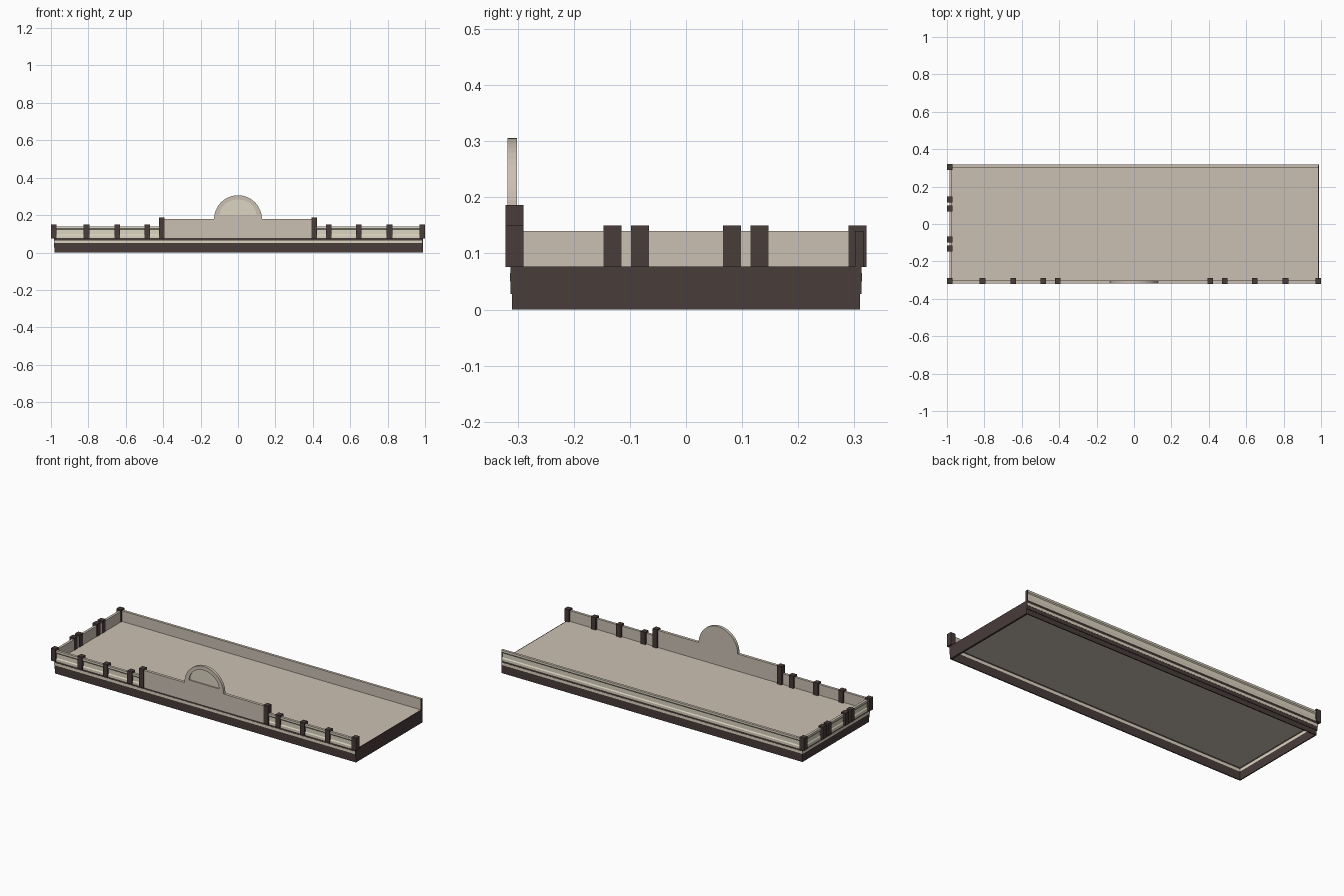
import bpy, bmesh
from math import sin, cos, pi

if "Cube" in bpy.data.objects:
    bpy.data.objects.remove(bpy.data.objects["Cube"])


def mat(name, rgb):
    m = bpy.data.materials.new(name)
    m.diffuse_color = (*rgb, 1)
    m.use_nodes = True
    m.node_tree.nodes["Principled BSDF"].inputs["Base Color"].default_value = m.diffuse_color
    return m


DARK = mat("dark_trim", (0.065, 0.045, 0.042))
BEIGE = mat("beige_plaster", (0.60, 0.53, 0.45))
CREAM = mat("cream_stone", (0.71, 0.66, 0.53))


def finish(name, bm, mats):
    bmesh.ops.recalc_face_normals(bm, faces=bm.faces)
    me = bpy.data.meshes.new(name)
    bm.to_mesh(me)
    bm.free()
    for m in mats:
        me.materials.append(m)
    ob = bpy.data.objects.new(name, me)
    bpy.context.collection.objects.link(ob)
    return ob


def box(name, x0, x1, y0, y1, z0, z1, m):
    bm = bmesh.new()
    bmesh.ops.create_cube(bm, size=1)
    for v in bm.verts:
        v.co = ((x0 + x1) / 2 + v.co.x * (x1 - x0),
                (y0 + y1) / 2 + v.co.y * (y1 - y0),
                (z0 + z1) / 2 + v.co.z * (z1 - z0))
    return finish(name, bm, [m])


END, X, Y = 0.985, 0.98, 0.31


def sweep(name, profile, mats, slots=None):
    """Run a closed (offset, z) profile along front, left and back."""
    bm = bmesh.new()
    rings = []
    for k in range(4):
        ring = []
        for o, z in profile:
            x = END if k in (0, 3) else -(X + o)
            y = -(Y + o) if k < 2 else Y + o
            ring.append(bm.verts.new((x, y, z)))
        rings.append(ring)
    n = len(profile)
    for a, b in zip(rings, rings[1:]):
        for i in range(n):
            j = (i + 1) % n
            f = bm.faces.new((a[i], a[j], b[j], b[i]))
            f.material_index = slots[i] if slots else 0
    bm.faces.new(rings[0])
    bm.faces.new(rings[-1])
    return finish(name, bm, mats)


def extrude_outline(name, pts, y0, y1, m):
    bm = bmesh.new()
    f = bm.faces.new([bm.verts.new((x, y0, z)) for x, z in pts])
    r = bmesh.ops.extrude_face_region(bm, geom=[f])
    for v in r["geom"]:
        if isinstance(v, bmesh.types.BMVert):
            v.co.y = y1
    return finish(name, bm, [m])


# Roof deck, open underneath
box("roof_deck", -0.985, 0.985, -0.308, 0.308, 0.073, 0.077, BEIGE)

# Stepped fascia bands on three sides
sweep("lower_fascia", [(-0.006, 0), (0, 0), (0, 0.028), (0.003, 0.028),
                       (0.003, 0.05), (-0.006, 0.05)], [DARK])
sweep("fascia_stripe", [(-0.006, 0.05), (0.004, 0.05), (0.004, 0.065),
                        (-0.006, 0.065)], [CREAM])
sweep("upper_fascia", [(-0.006, 0.065), (0.003, 0.065), (0.003, 0.08),
                       (-0.006, 0.08)], [DARK])

# Parapet: cream moulded outside, plain inside
sweep("parapet", [(0.006, 0.077), (0.006, 0.09), (0.002, 0.096), (0.002, 0.122),
                  (0.007, 0.128), (0.007, 0.14), (-0.008, 0.14), (-0.008, 0.077)],
      [CREAM, BEIGE], [0, 0, 0, 0, 0, 1, 1, 1])
box("parapet_end", 0.985, 0.988, 0.301, 0.317, 0.076, 0.14, DARK)

# Flat party wall on the right
box("right_panel_lower", 0.979, 0.99, -0.31, 0.31, 0, 0.028, DARK)
box("right_panel_upper", 0.979, 0.99, -0.313, 0.313, 0.028, 0.077, DARK)

# Raised centre wall with a semicircular pediment
R, ZC, S = 0.128, 0.178, 24
arc = [(R * cos(pi * i / S), ZC + R * sin(pi * i / S)) for i in range(S + 1)]
centre = extrude_outline(
    "centre_wall", [(-0.405, 0.077), (0.405, 0.077), (0.405, ZC)] + arc + [(-0.405, ZC)],
    -0.318, -0.301, BEIGE)

# Recessed half-moon panel in the pediment
r, zl = 0.098, 0.2
moon = [(r * cos(pi * i / S), zl + (r - 0.015) * sin(pi * i / S)) for i in range(S + 1)]
cutter = extrude_outline("moon_cutter", moon, -0.33, -0.309, CREAM)
cutter.hide_render = True
cutter.hide_set(True)
cut = centre.modifiers.new("moon_recess", "BOOLEAN")
cut.object = cutter
cut.operation = "DIFFERENCE"
cut.solver = "EXACT"
extrude_outline("moon_panel", moon, -0.311, -0.305, CREAM)


# Posts
def post(name, x, y, top=0.15):
    box(name, x - 0.015, x + 0.015, y - 0.016, y + 0.016, 0.076, top, DARK)


for s in (-1, 1):
    for x in (0.485, 0.645, 0.81, 0.985):
        post("front_post", s * x, -0.306)
    post("centre_post", s * 0.408, -0.306, 0.186)
    for y in (0.082, 0.131):
        post("left_post", -0.985, s * y)
post("back_corner_post", -0.985, 0.306)
